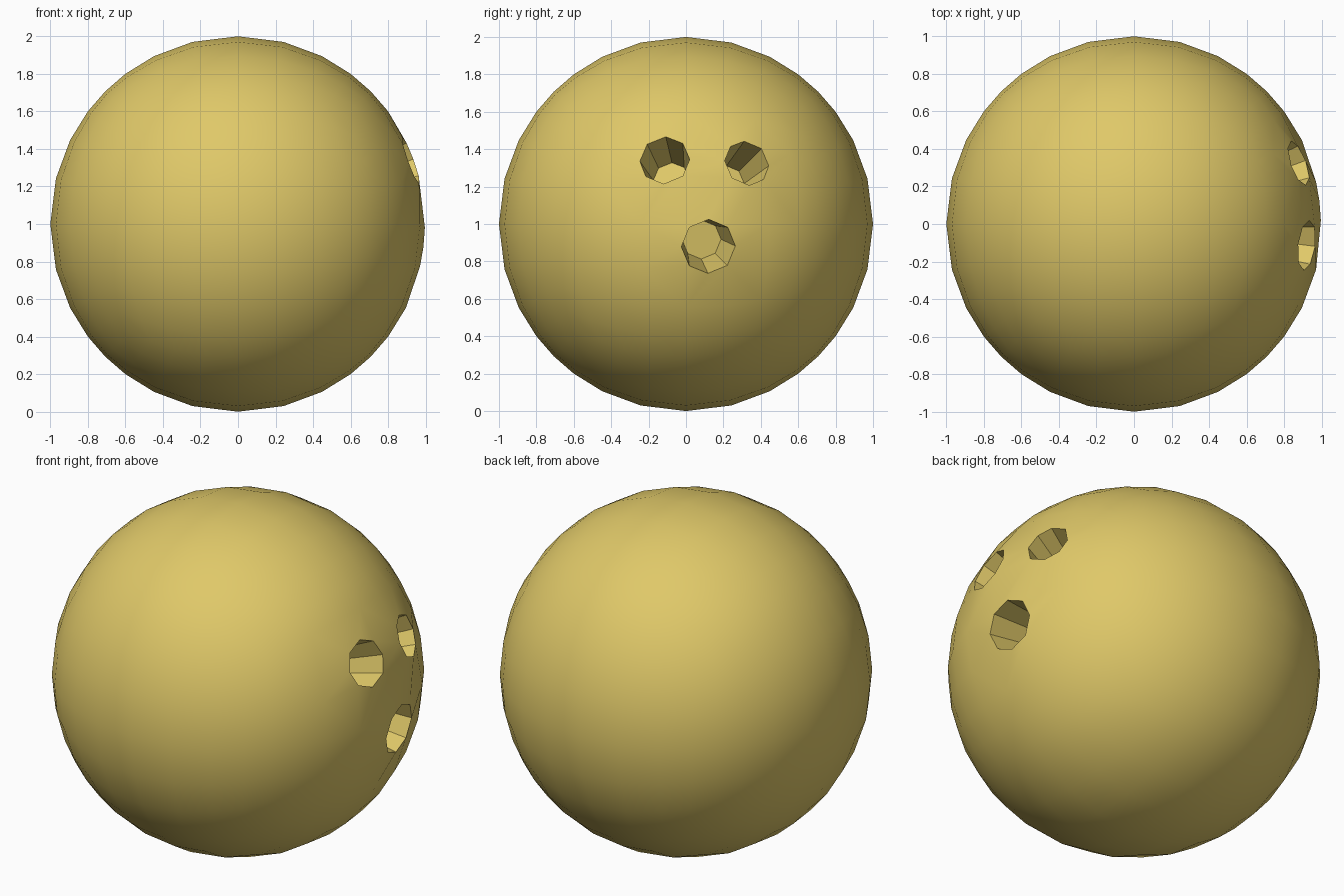
import bpy, bmesh
from mathutils import Vector

if "Cube" in bpy.data.objects:
    bpy.data.objects.remove(bpy.data.objects["Cube"])

N = 8                                   # quads along each cube side
HOLES = [(-.125, .375), (.375, .375), (.125, -.125)]   # cell centres on the +x side
DEPTH, TAPER = 0.3, 0.72

# Ball: gridded cube pushed out to a sphere
bm = bmesh.new()
bmesh.ops.create_cube(bm, size=2)
bmesh.ops.subdivide_edges(bm, edges=bm.edges[:], cuts=N - 1, use_grid_fill=True)
for v in bm.verts:
    v.co.normalize()
for f in bm.faces:
    f.smooth = True

# Finger holes: round one cell into an octagon, then sink it
for u, w in HOLES:
    aim = Vector((1, u, w)).normalized()
    bm.faces.ensure_lookup_table()
    cell = min(bm.faces, key=lambda f: (f.calc_center_median() - aim).length)
    for e in list(cell.edges):
        bmesh.utils.edge_split(e, e.verts[0], 0.5)
    ring = list(cell.verts)
    mid = sum((v.co for v in ring), Vector()) / len(ring)
    radius = sum((v.co - mid).length for v in ring) / len(ring)
    for v in ring:
        v.co = mid + (v.co - mid).normalized() * radius
    normal = mid.normalized()
    floor = bmesh.ops.extrude_discrete_faces(bm, faces=[cell])["faces"][0]
    for v in floor.verts:
        v.co = mid + (v.co - mid) * TAPER - normal * DEPTH
    floor.smooth = False
    for e in floor.edges:
        for f in e.link_faces:
            f.smooth = False
            for rim in f.edges:
                rim.smooth = False

for v in bm.verts:
    v.co.z += 1
mesh = bpy.data.meshes.new("ball")
bm.to_mesh(mesh)
bm.free()
ball = bpy.data.objects.new("ball", mesh)
bpy.context.collection.objects.link(ball)

mat = bpy.data.materials.new("yellow")
mat.diffuse_color = (0.74, 0.58, 0.14, 1)
mat.use_nodes = True
mat.node_tree.nodes["Principled BSDF"].inputs["Base Color"].default_value = mat.diffuse_color
mesh.materials.append(mat)
